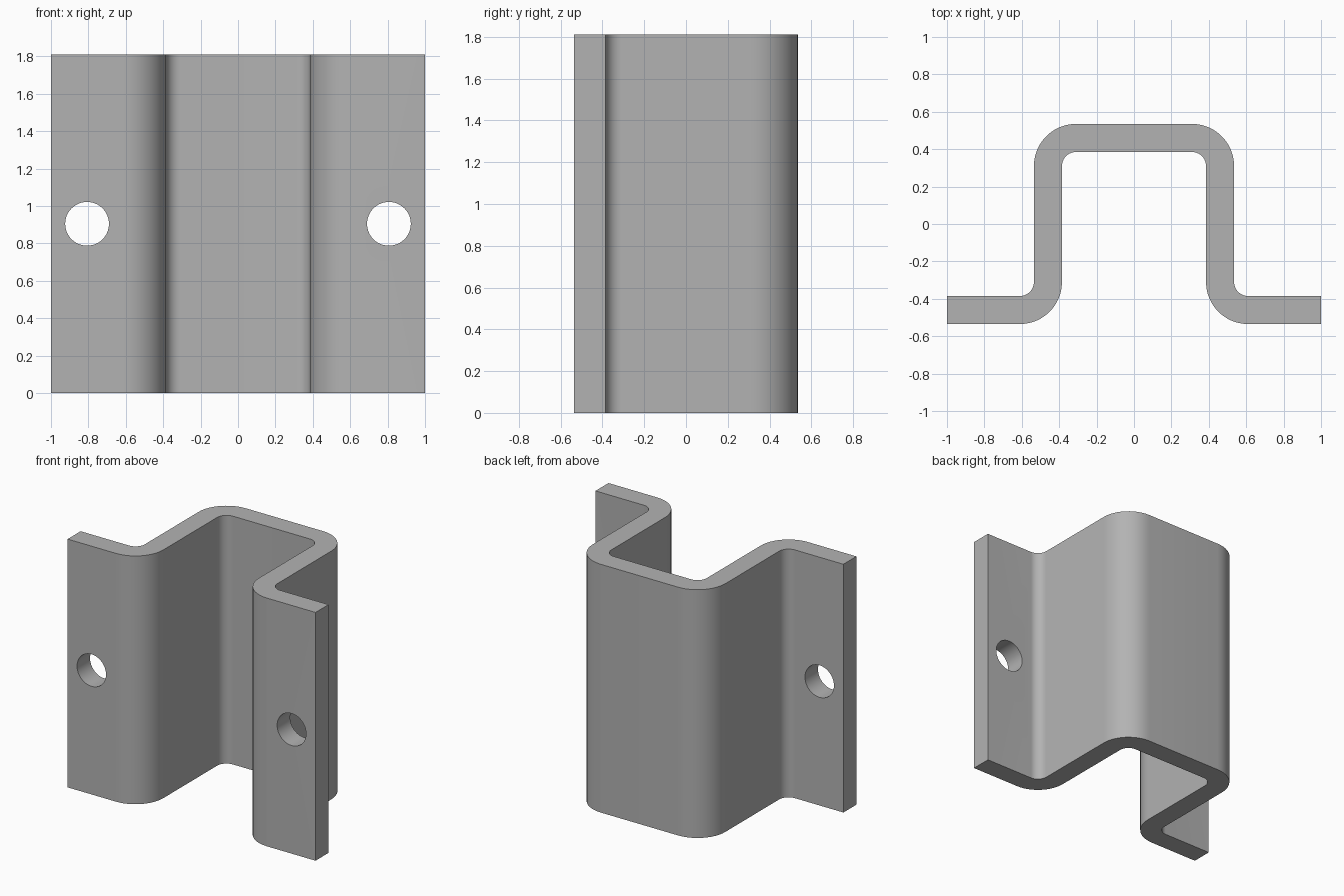
import bpy, bmesh
from math import radians, cos, sin, pi
from mathutils import Matrix

if "Cube" in bpy.data.objects:
    bpy.data.objects.remove(bpy.data.objects["Cube"])

HEIGHT = 1.81
INNER, OUTER = 0.075, 0.225          # bend radii, sheet thickness is the difference
TOP_BEND, FOOT_BEND = (0.31, 0.31), (0.61, -0.31)
HOLE_X, HOLE_R = 0.807, 0.117

steel = bpy.data.materials.new("grey steel")
steel.use_nodes = True
colour = (0.45, 0.45, 0.45, 1)
steel.diffuse_color = colour
steel.node_tree.nodes["Principled BSDF"].inputs["Base Color"].default_value = colour


def arc(centre, radius, start, end, steps=12):
    angles = [radians(start + (end - start) * i / steps) for i in range(steps + 1)]
    return [(centre[0] + radius * cos(a), centre[1] + radius * sin(a)) for a in angles]


def mirrored(points):
    return [(-x, y) for x, y in reversed(points)]


def new_object(name, bm):
    bmesh.ops.recalc_face_normals(bm, faces=bm.faces)
    mesh = bpy.data.meshes.new(name)
    bm.to_mesh(mesh)
    bm.free()
    mesh.materials.append(steel)
    obj = bpy.data.objects.new(name, mesh)
    bpy.context.collection.objects.link(obj)
    return obj


# Hat-shaped bracket: outer and inner edges of the bent sheet, extruded upward
foot_y = FOOT_BEND[1]
outside = arc(TOP_BEND, OUTER, 90, 0) + arc(FOOT_BEND, INNER, 180, 270) + [(1, foot_y - INNER)]
inside = [(1, foot_y - OUTER)] + arc(FOOT_BEND, OUTER, 270, 180) + arc(TOP_BEND, INNER, 0, 90)
outline = outside + inside + mirrored(outside + inside)

bm = bmesh.new()
base = bm.faces.new([bm.verts.new((x, y, 0)) for x, y in outline])
extruded = bmesh.ops.extrude_face_region(bm, geom=[base], use_keep_orig=True)
bmesh.ops.translate(bm, vec=(0, 0, HEIGHT),
                    verts=[v for v in extruded["geom"] if isinstance(v, bmesh.types.BMVert)])
bracket = new_object("bracket", bm)

# Bolt holes through both flanges
bm = bmesh.new()
for side in (-1, 1):
    place = Matrix.Translation((side * HOLE_X, foot_y - 0.15, HEIGHT / 2)) @ Matrix.Rotation(pi / 2, 4, "X")
    bmesh.ops.create_cone(bm, cap_ends=True, segments=48, radius1=HOLE_R, radius2=HOLE_R,
                          depth=0.5, matrix=place)
cutter = new_object("hole_cutter", bm)
cutter.hide_render = True

cut = bracket.modifiers.new("bolt holes", "BOOLEAN")
cut.operation = "DIFFERENCE"
cut.solver = "EXACT"
cut.object = cutter

bpy.ops.object.select_all(action="DESELECT")
bracket.select_set(True)
bpy.context.view_layer.objects.active = bracket
bpy.ops.object.modifier_apply(modifier=cut.name)
bpy.data.objects.remove(cutter)
bpy.ops.object.shade_smooth_by_angle(angle=radians(30))
